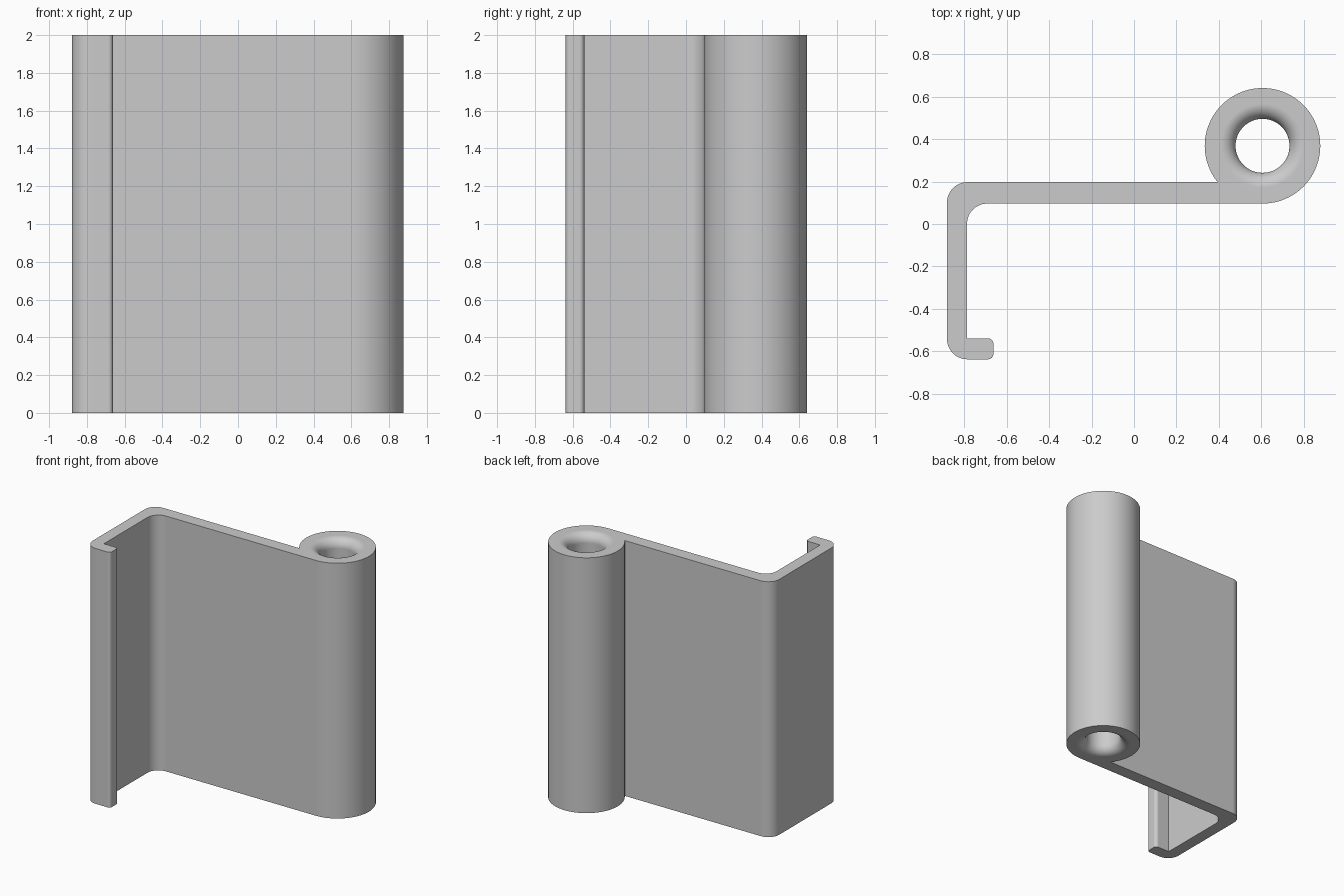
import bpy, bmesh
from math import sin, cos, pi, radians, atan2

cube = bpy.data.objects.get("Cube")
if cube:
    bpy.data.objects.remove(cube, do_unlink=True)

HEIGHT = 2.0
CX, CY, R = 0.605, 0.368, 0.272        # barrel centre and outer radius
BORE, FLARE = 0.127, 0.07              # bore radius and rounded mouth
LEFT, INNER = -0.88, -0.786            # side wall
BACK, FRONT = 0.197, CY - R            # main plate
LIP_TOP, LIP_BOTTOM, LIP_END = -0.538, -0.637, -0.662


def arc(cx, cy, r, start, end, steps):
    """Points on an arc, angles in degrees."""
    return [(cx + r * cos(radians(start + (end - start) * i / steps)),
             cy + r * sin(radians(start + (end - start) * i / steps)))
            for i in range(steps + 1)]


# Outline, anticlockwise: barrel, plate, side wall and hooked lip
BEND, TIP = 0.095, 0.025
join = 360 + atan2(BACK - CY, -(R**2 - (BACK - CY)**2) ** 0.5) * 180 / pi
outline = arc(CX, CY, R, -90, join, 80)
outline += arc(LEFT + BEND, BACK - BEND, BEND, 90, 180, 12)
outline += arc(LEFT + BEND, LIP_BOTTOM + BEND, BEND, 180, 270, 12)
outline += arc(LIP_END - TIP, LIP_BOTTOM + TIP, TIP, -90, 0, 6)
outline += arc(LIP_END - TIP, LIP_TOP - TIP, TIP, 0, 90, 6)
outline += [(INNER, LIP_TOP)]
outline += arc(INNER + BEND, FRONT - BEND, BEND, 180, 90, 12)

bm = bmesh.new()


def ring(points, z):
    return [bm.verts.new((x, y, z)) for x, y in points]


def bridge(a, b):
    for i in range(len(a)):
        j = (i + 1) % len(a)
        bm.faces.new((a[i], a[j], b[j], b[i]))


def loop_edges(loop):
    return [bm.edges.get((loop[i - 1], loop[i])) for i in range(len(loop))]


# Outer walls
low, high = ring(outline, 0), ring(outline, HEIGHT)
bridge(low, high)

# Bore with a rounded mouth at both ends
STEPS = 10
mouth = [(BORE + FLARE * (1 - sin(t)), FLARE * (1 - cos(t)))
         for t in (pi / 2 * i / STEPS for i in range(STEPS + 1))]
section = mouth + [(r, HEIGHT - z) for r, z in reversed(mouth)]
rings = [ring(arc(CX, CY, r, 0, 360, 64)[:-1], z) for r, z in section]
for a, b in zip(rings, rings[1:]):
    bridge(b, a)

# Flat end faces around the mouth
for outer, inner in ((low, rings[0]), (high, rings[-1])):
    bmesh.ops.triangle_fill(bm, use_beauty=True,
                            edges=loop_edges(outer) + loop_edges(inner))
bmesh.ops.recalc_face_normals(bm, faces=bm.faces)

mesh = bpy.data.meshes.new("hinge_leaf")
bm.to_mesh(mesh)
bm.free()
leaf = bpy.data.objects.new("hinge_leaf", mesh)
bpy.context.collection.objects.link(leaf)

# Plain grey metal
grey = bpy.data.materials.new("grey_metal")
grey.use_nodes = True
color = (0.6, 0.6, 0.6, 1)
grey.diffuse_color = color
grey.node_tree.nodes["Principled BSDF"].inputs["Base Color"].default_value = color
mesh.materials.append(grey)

# Smooth curves, crisp edges, flat plates
bpy.ops.object.select_all(action="DESELECT")
leaf.select_set(True)
bpy.context.view_layer.objects.active = leaf
bpy.ops.object.shade_smooth_by_angle(angle=radians(30))
weighted = leaf.modifiers.new("flat_plates", "WEIGHTED_NORMAL")
weighted.keep_sharp = True
